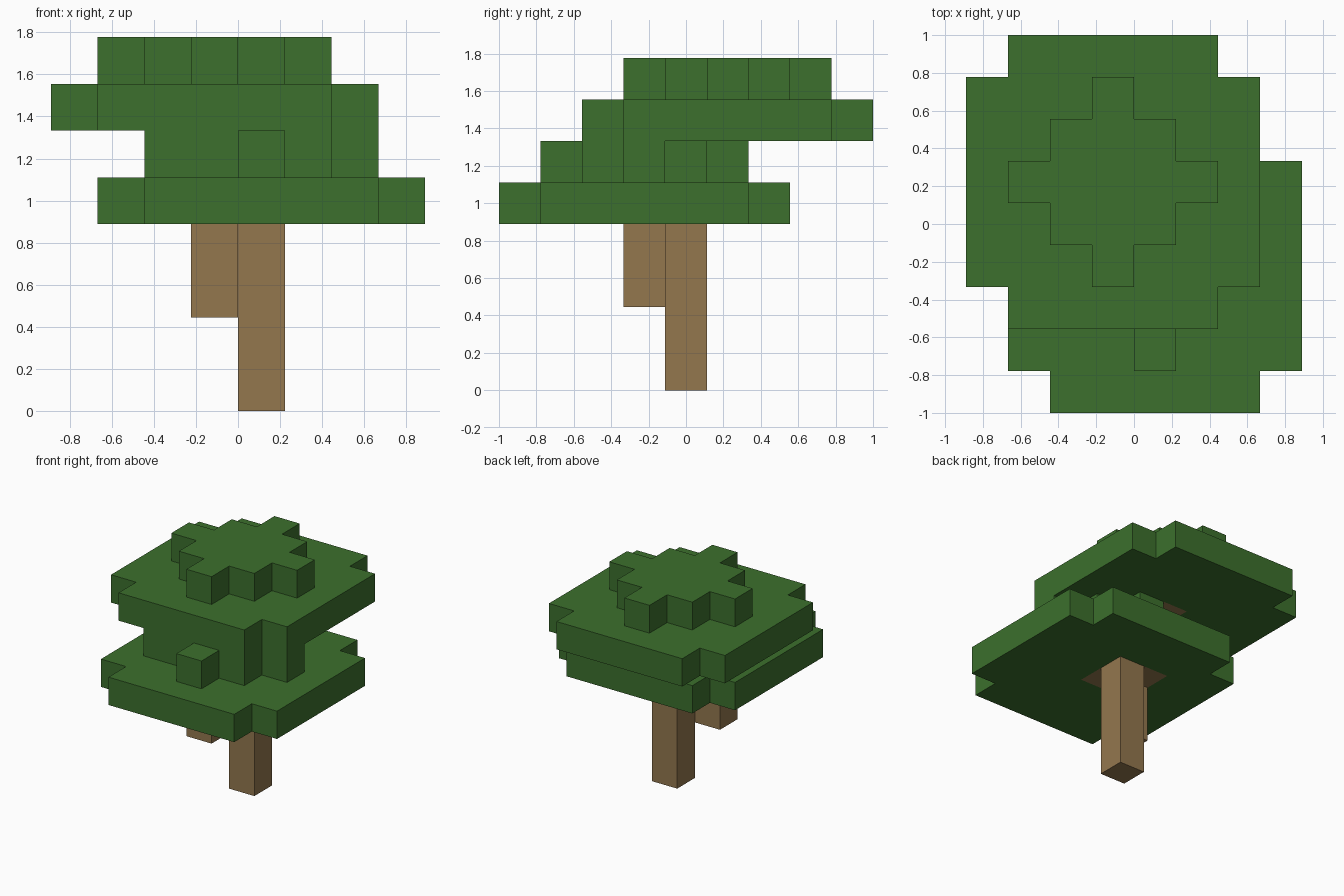
import bpy
import bmesh
from mathutils import Vector

cube = bpy.data.objects.get("Cube")
if cube:
    bpy.data.objects.remove(cube, do_unlink=True)

UNIT = 2 / 9                        # edge length of one block
ORIGIN = Vector((-4, -4.5, 0))      # grid corner, in blocks


def flat_material(name, colour):
    mat = bpy.data.materials.new(name)
    mat.use_nodes = True
    mat.diffuse_color = (*colour, 1)
    mat.node_tree.nodes["Principled BSDF"].inputs["Base Color"].default_value = (*colour, 1)
    return mat


def block_object(name, cells, mat):
    """Outer skin of a set of unit blocks; faces between neighbours are left out."""
    bm = bmesh.new()
    for cell in cells:
        centre = Vector(cell) + Vector((0.5, 0.5, 0.5))
        for axis in range(3):
            for sign in (-1, 1):
                n = Vector((0, 0, 0))
                n[axis] = sign
                if tuple(int(c + d) for c, d in zip(cell, n)) in cells:
                    continue
                u = Vector((0, 0, 0))
                u[(axis + 1) % 3] = 1
                v = n.cross(u)
                corners = [(-1, -1), (1, -1), (1, 1), (-1, 1)]
                bm.faces.new([bm.verts.new((centre + (n + u * a + v * b) / 2 + ORIGIN) * UNIT)
                              for a, b in corners])
    bmesh.ops.remove_doubles(bm, verts=bm.verts, dist=0.001)
    mesh = bpy.data.meshes.new(name)
    bm.to_mesh(mesh)
    bm.free()
    mesh.materials.append(mat)
    obj = bpy.data.objects.new(name, mesh)
    bpy.context.collection.objects.link(obj)


def clipped_square(x, y, z):
    """Seven by seven slab of leaves without its corners."""
    return {(x + i, y + j, z) for i in range(-3, 4) for j in range(-3, 4)
            if abs(i) + abs(j) < 6}


def diamond(x, y, z):
    return {(x + i, y + j, z) for i in range(-2, 3) for j in range(-2, 3)
            if abs(i) + abs(j) < 3}


def column(x, y, bottom, top):
    return {(x, y, z) for z in range(bottom, top)}


leaf = flat_material("leaf green", (0.045, 0.162, 0.026))
bark = flat_material("bark brown", (0.292, 0.184, 0.076))

# Trunk, hanging side limb and the branches inside the leaves
trunk = column(4, 4, 0, 5)
limb = column(3, 3, 2, 5)
front_branch = column(4, 3, 4, 5)
back_branch = column(3, 4, 4, 6)
crown_branch = column(3, 5, 6, 7)
wood = trunk | limb | front_branch | back_branch | crown_branch
block_object("trunk", trunk, bark)
block_object("side_limb", limb, bark)
block_object("branches", front_branch | back_branch | crown_branch, bark)

# Two leaf tiers, each a broad slab with a smaller cap
block_object("lower_leaves", clipped_square(4, 3, 4) - wood, leaf)
block_object("lower_leaf_cap", (diamond(4, 3, 5) | {(2, 2, 5)}) - wood, leaf)
block_object("upper_leaves", clipped_square(3, 5, 6) - wood, leaf)
block_object("upper_leaf_cap", diamond(3, 5, 7), leaf)
